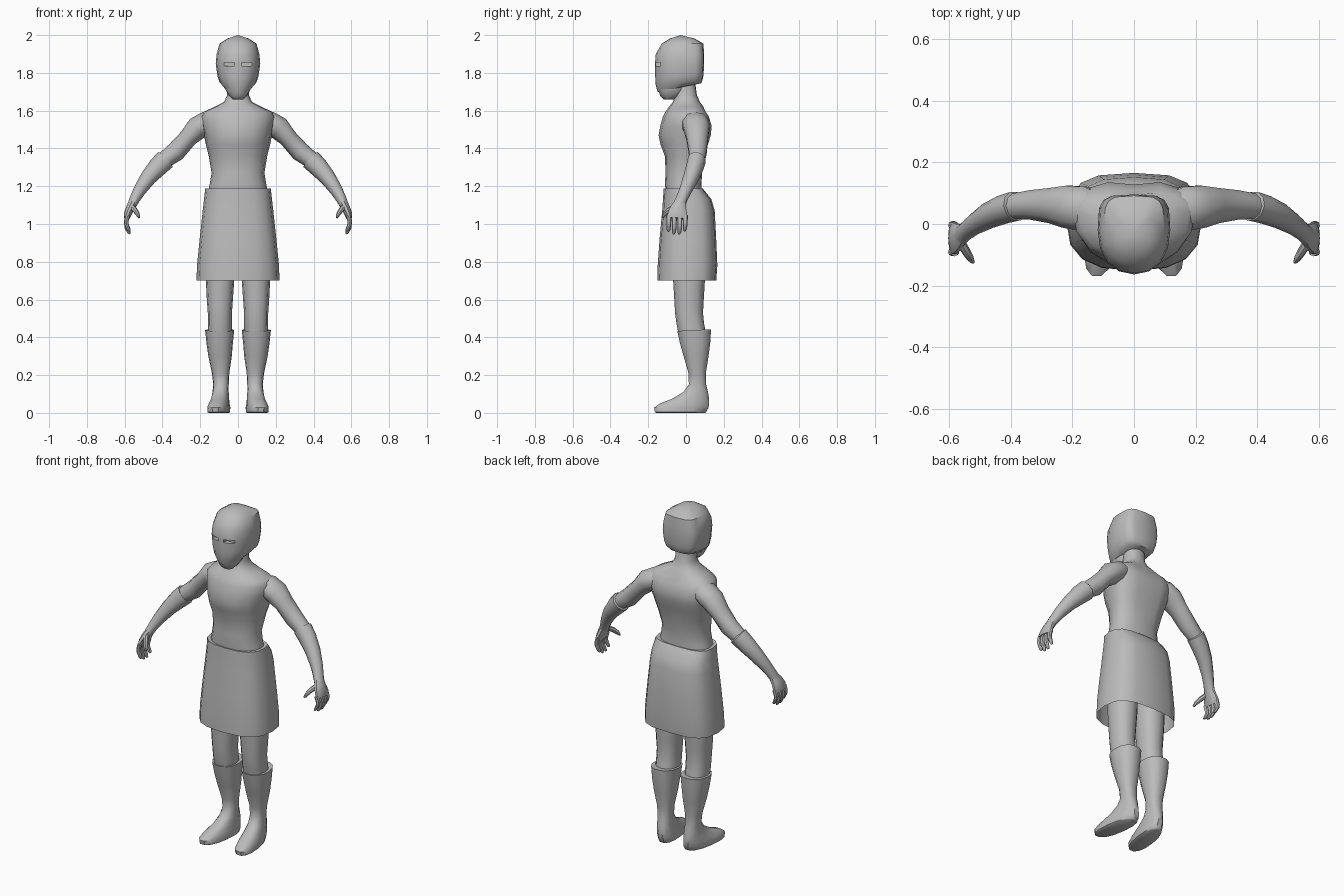
import bpy, bmesh, math
from mathutils import Vector

grey = bpy.data.materials.new("plain_grey")
grey.diffuse_color = (0.5, 0.5, 0.5, 1)


def spow(v, n):
    return math.copysign(abs(v) ** (2 / n), v)


def loft(name, rings, caps=(True, True), mirror=False, tip=None):
    """Skin a list of equal-sized rings; tip closes the end in a point."""
    bm = bmesh.new()
    rv = [[bm.verts.new(p) for p in r] for r in rings]
    n = len(rv[0])
    for a, b in zip(rv, rv[1:]):
        for i in range(n):
            j = (i + 1) % n
            bm.faces.new((a[i], a[j], b[j], b[i]))
    if caps[0]:
        bm.faces.new(rv[0][::-1])
    if tip:
        t = bm.verts.new(tip)
        for i in range(n):
            bm.faces.new((rv[-1][i], rv[-1][(i + 1) % n], t))
    elif caps[1]:
        bm.faces.new(rv[-1])
    bmesh.ops.recalc_face_normals(bm, faces=bm.faces)
    me = bpy.data.meshes.new(name)
    bm.to_mesh(me)
    bm.free()
    me.materials.append(grey)
    ob = bpy.data.objects.new(name, me)
    bpy.context.collection.objects.link(ob)
    if mirror:
        m = ob.modifiers.new("mirror", 'MIRROR')
        m.use_mirror_merge = False
    return ob


def level(z, hw, yf, yb, ym=None, cx=0, n=2.3, nb=None, tilt=0, lean=0, sides=16):
    """Level ring: half width, front y, back y and y of the widest point."""
    ym = (yf + yb) / 2 if ym is None else ym
    pts = []
    for i in range(sides):
        a = 2 * math.pi * i / sides
        c, s = math.cos(a), math.sin(a)
        e = nb if nb and s > 0 else n
        y = ym + spow(s, e) * ((yb - ym) if s > 0 else (ym - yf))
        pts.append((cx + hw * spow(c, e) + lean * (ym - y), y, z + tilt * (y - ym)))
    return pts


def tube(path, sides=10):
    """Rings along a path of (x, y, z, radius across, radius fore-aft)."""
    ps = [Vector(p[:3]) for p in path]
    rings = []
    for k, p in enumerate(path):
        d = (ps[min(k + 1, len(ps) - 1)] - ps[max(k - 1, 0)]).normalized()
        u = Vector((0, 1, 0)).cross(d).normalized()
        v = d.cross(u)
        rings.append([ps[k] + u * p[3] * math.cos(2 * math.pi * i / sides)
                      + v * p[4] * math.sin(2 * math.pi * i / sides) for i in range(sides)])
    return rings


# torso and neck, with a shallow groove down the spine
torso = [level(*r) for r in (
    (1.16, .160, -.105, .085, 0), (1.21, .150, -.112, .082, 0), (1.27, .140, -.108, .085, 0),
    (1.36, .155, -.112, .105, .02), (1.42, .170, -.135, .122, .03), (1.47, .180, -.145, .138, .04),
    (1.52, .195, -.136, .142, .05), (1.57, .200, -.122, .125, .05), (1.595, .180, -.108, .108, .04),
    (1.62, .125, -.090, .092, .02), (1.645, .075, -.070, .075, 0), (1.68, .058, -.058, .058, 0),
    (1.74, .056, -.056, .050, 0))]
for r in torso[3:9]:
    for i, p in enumerate(r):
        if abs(p[0]) < .001 and p[1] > 0:
            r[i] = (0, p[1] - .014, p[2])
loft("torso", torso)

# chin below the helmet
loft("chin", [level(1.658, .026, -.115, -.065), level(1.675, .045, -.135, -.03),
              level(1.71, .066, -.148, .0), level(1.75, .07, -.15, .0)])

# helmet with rounded face and squarer back
helmet = loft("helmet", [level(z, hw, yf, yb, ym, n=2.2, nb=4, tilt=t) for z, hw, yf, yb, ym, t in (
    (1.725, .072, -.150, .080, -.02, .20), (1.750, .098, -.160, .088, -.02, .12),
    (1.785, .109, -.163, .093, -.02, .05), (1.850, .118, -.164, .096, -.02, 0),
    (1.900, .113, -.160, .096, -.02, 0), (1.955, .098, -.128, .092, -.02, 0),
    (1.982, .056, -.085, .045, -.025, 0))], tip=(0, -.03, 2.0))

# eye slots cut into the helmet
for s in (-1, 1):
    bpy.ops.mesh.primitive_cube_add(size=1, location=(s * .046, -.16, 1.846))
    cutter = bpy.context.object
    cutter.name = "eye_slot_cutter"
    cutter.hide_render = True
    cutter.scale = (.056, .06, .017)
    mod = helmet.modifiers.new("eye_slot", 'BOOLEAN')
    mod.operation, mod.object, mod.solver = 'DIFFERENCE', cutter, 'EXACT'
    bpy.context.view_layer.objects.active = helmet
    bpy.ops.object.modifier_apply(modifier=mod.name)
    bpy.data.objects.remove(cutter)

# skirt, open at the hem
loft("skirt", [level(z, hw, yf, yb, ym, n=2.6, nb=3) for z, hw, yf, yb, ym in (
    (1.185, .150, -.108, .080, 0), (1.187, .174, -.118, .090, 0), (1.13, .180, -.122, .135, .01),
    (1.07, .187, -.126, .152, .01), (.92, .203, -.140, .160, .01), (.78, .217, -.150, .166, .01),
    (.70, .220, -.152, .160, .01))], caps=(True, False))

# legs
loft("leg", [level(z, hw, yf, yb, cx=cx, sides=12) for z, hw, yf, yb, cx in (
    (1.00, .085, -.085, .110, .092), (.70, .075, -.068, .100, .095), (.60, .069, -.062, .094, .096),
    (.53, .064, -.058, .090, .096), (.47, .064, -.050, .096, .096), (.40, .062, -.036, .110, .096))],
    mirror=True)

# boots: shaft, ankle and foot turned slightly outward
loft("boot", [level(z, hw, yf, yb, ym, cx, 2.3, None, t, l, 14) for z, hw, yf, yb, ym, cx, t, l in (
    (.437, .066, -.040, .126, .04, .096, .05, 0), (.438, .077, -.048, .135, .04, .097, .05, 0),
    (.37, .070, -.034, .130, .045, .097, 0, 0), (.30, .062, -.014, .121, .05, .095, 0, 0),
    (.21, .046, .012, .106, .06, .092, 0, 0), (.15, .041, .014, .108, .06, .090, 0, 0),
    (.11, .043, -.016, .118, .05, .092, 0, .06), (.075, .047, -.075, .125, .02, .095, 0, .10),
    (.050, .052, -.140, .126, -.01, .100, 0, .12), (.028, .056, -.172, .123, -.03, .102, 0, .14),
    (.004, .055, -.168, .110, -.03, .102, 0, .14), (.0, .050, -.160, .104, -.03, .102, 0, .14))],
    mirror=True)

# upper arms
loft("upper_arm", tube([
    (.120, .045, 1.545, .050, .060), (.165, .050, 1.535, .062, .075), (.215, .056, 1.508, .062, .072),
    (.265, .060, 1.455, .049, .060), (.330, .062, 1.382, .052, .050), (.390, .057, 1.338, .045, .043),
    (.430, .045, 1.300, .040, .040)]), mirror=True)

# forearms with a raised cuff at the elbow
loft("forearm", tube([
    (.383, .058, 1.343, .042, .040), (.385, .058, 1.341, .055, .049), (.425, .047, 1.302, .052, .047),
    (.475, .026, 1.245, .043, .042), (.520, -.002, 1.180, .034, .034), (.545, -.022, 1.135, .028, .031),
    (.562, -.036, 1.100, .024, .034)]), mirror=True)

# hands: palm, four curled fingers and a thumb
loft("palm", tube([
    (.555, -.030, 1.115, .024, .031), (.570, -.040, 1.085, .023, .044), (.583, -.045, 1.055, .021, .054),
    (.589, -.047, 1.030, .015, .054)]), mirror=True)
for k, drop in enumerate((.010, -.004, -.004, .012)):
    y = -.091 + k * .029
    loft("finger", tube([
        (.583, y, 1.045, .013, .014), (.592, y, 1.015, .012, .013), (.590, y, .985 + drop, .011, .012),
        (.578, y - .002, .960 + drop, .009, .010), (.572, y - .003, .951 + drop, .005, .005)], 8), mirror=True)
loft("thumb", tube([
    (.562, -.060, 1.090, .015, .016), (.545, -.090, 1.073, .014, .014), (.531, -.112, 1.052, .011, .012),
    (.523, -.124, 1.034, .006, .006)], 8), mirror=True)

# smooth shading with crisp rims
for ob in bpy.data.objects:
    bpy.ops.object.select_all(action='DESELECT')
    ob.select_set(True)
    bpy.context.view_layer.objects.active = ob
    bpy.ops.object.shade_smooth_by_angle(angle=math.radians(42))
